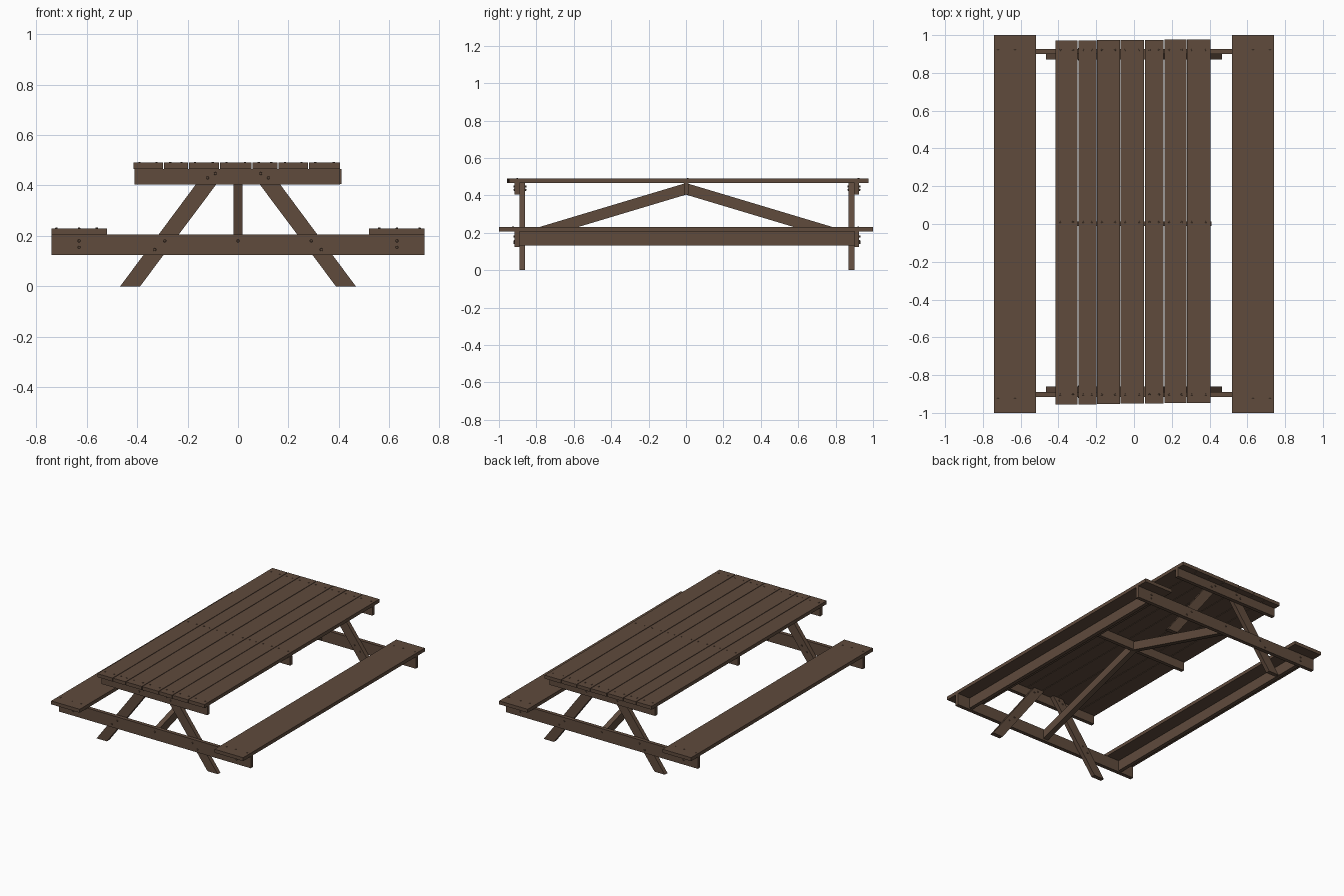
import bpy, bmesh, math
from mathutils import Vector, Matrix

if "Cube" in bpy.data.objects:
    bpy.data.objects.remove(bpy.data.objects["Cube"])

wood = bpy.data.materials.new("brown wood")
wood.diffuse_color = (0.115, 0.07, 0.046, 1)
wood.use_nodes = True
wood.node_tree.nodes["Principled BSDF"].inputs["Base Color"].default_value = wood.diffuse_color


def finish(name, bm):
    bmesh.ops.recalc_face_normals(bm, faces=bm.faces)
    me = bpy.data.meshes.new(name)
    bm.to_mesh(me)
    bm.free()
    me.materials.append(wood)
    ob = bpy.data.objects.new(name, me)
    bpy.context.collection.objects.link(ob)
    return ob


def prism(name, outline, axis, lo, hi):
    """Extrude a 2D outline along x or y (outline is in the other axis and z)."""
    bm = bmesh.new()
    put = (lambda a, z, t: (t, a, z)) if axis == 'x' else (lambda a, z, t: (a, t, z))
    face = bm.faces.new([bm.verts.new(put(a, z, lo)) for a, z in outline])
    new = bmesh.ops.extrude_face_region(bm, geom=[face])['geom']
    shift = Vector(put(0, 0, hi - lo))
    bmesh.ops.translate(bm, vec=shift, verts=[v for v in new if isinstance(v, bmesh.types.BMVert)])
    return finish(name, bm)


def board(name, x0, x1, y0, y1, z0, z1):
    return prism(name, [(x0, z0), (x1, z0), (x1, z1), (x0, z1)], 'y', y0, y1)


def bolts(name, points, direction, radius=0.007, height=0.012):
    """Short round heads, half sunk in the wood at each point."""
    bm = bmesh.new()
    turn = Vector(direction).to_track_quat('Z', 'Y').to_matrix().to_4x4()
    for p in points:
        bmesh.ops.create_cone(bm, cap_ends=True, segments=8, radius1=radius, radius2=radius * 0.7,
                              depth=height, matrix=Matrix.Translation(p) @ turn)
    return finish(name, bm)


# Tabletop planks, each with a pair of screws over every cleat
planks = [(-.415, -.298), (-.294, -.199), (-.195, -.075), (-.071, .053),
          (.057, .157), (.161, .277), (.281, .405)]
top_screws = []
for i, (x0, x1) in enumerate(planks):
    board(f"top_plank_{i + 1}", x0, x1, -.956 + i * .0015, .971 + i * .001, .466, .490)
    for y in (-.903, .01, .922):
        top_screws += [(x0 + .025, y, .490), (x1 - .025, y, .490)]
bolts("top_screws", top_screws, (0, 0, 1), .006, .005)

# Cleat under the middle of the top
board("middle_cleat", -.41, .41, -.011, .014, .405, .466)

# Benches with a stiffening rail under the middle of each seat
for side, s in (("left", -1), ("right", 1)):
    xa, xb = sorted((s * .52, s * .74))
    board(side + "_seat", xa, xb, -1, 1, .206, .230)
    board(side + "_seat_rail", s * .63 - .013, s * .63 + .013, -.90, .91, .132, .206)
    bolts(side + "_seat_screws", [(s * x, y, .230) for x in (.56, .63, .72) for y in (-.925, .92)],
          (0, 0, 1), .006, .005)

# End frames: cleat, bench beam, splayed legs and bolts
for end, s, inner in (("front", -1, .89), ("back", 1, .90)):
    face = inner + .026
    y_in, y_out = s * inner, s * face
    lo, hi = sorted((y_in, y_out))
    board(end + "_top_cleat", -.41, .405, lo, hi, .404, .466)
    board(end + "_bench_beam", -.74, .74, lo, hi, .124, .206)
    lo, hi = sorted((y_in, s * (inner - .03)))
    for side, m in (("left", -1), ("right", 1)):
        outline = [(m * .467, 0), (m * .388, 0), (m * .04, .466), (m * .121, .466)]
        prism(f"{end}_{side}_leg", outline, 'y', lo, hi)
    heads = [(m * x, y_out, z) for m in (-1, 1) for x, z in
             ((.63, .155), (.63, .18), (.29, .18), (.33, .145), (.12, .43), (.09, .447))]
    bolts(end + "_frame_bolts", heads + [(0, y_out, .18)], (0, s, 0))
    nuts = [(m * x, s * (inner - .03), z) for m in (-1, 1) for x, z in
            ((.29, .18), (.33, .145), (.12, .43), (.09, .447))]
    bolts(end + "_frame_nuts", nuts, (0, -s, 0))

    # Diagonal brace from the middle cleat down to the bench beam
    drop = .30 * inner
    outline = [(0, .466), (y_in, .466 - drop), (y_in, .404 - drop), (0, .404)]
    prism(end + "_diagonal_brace", outline, 'x', -.018, .018)
